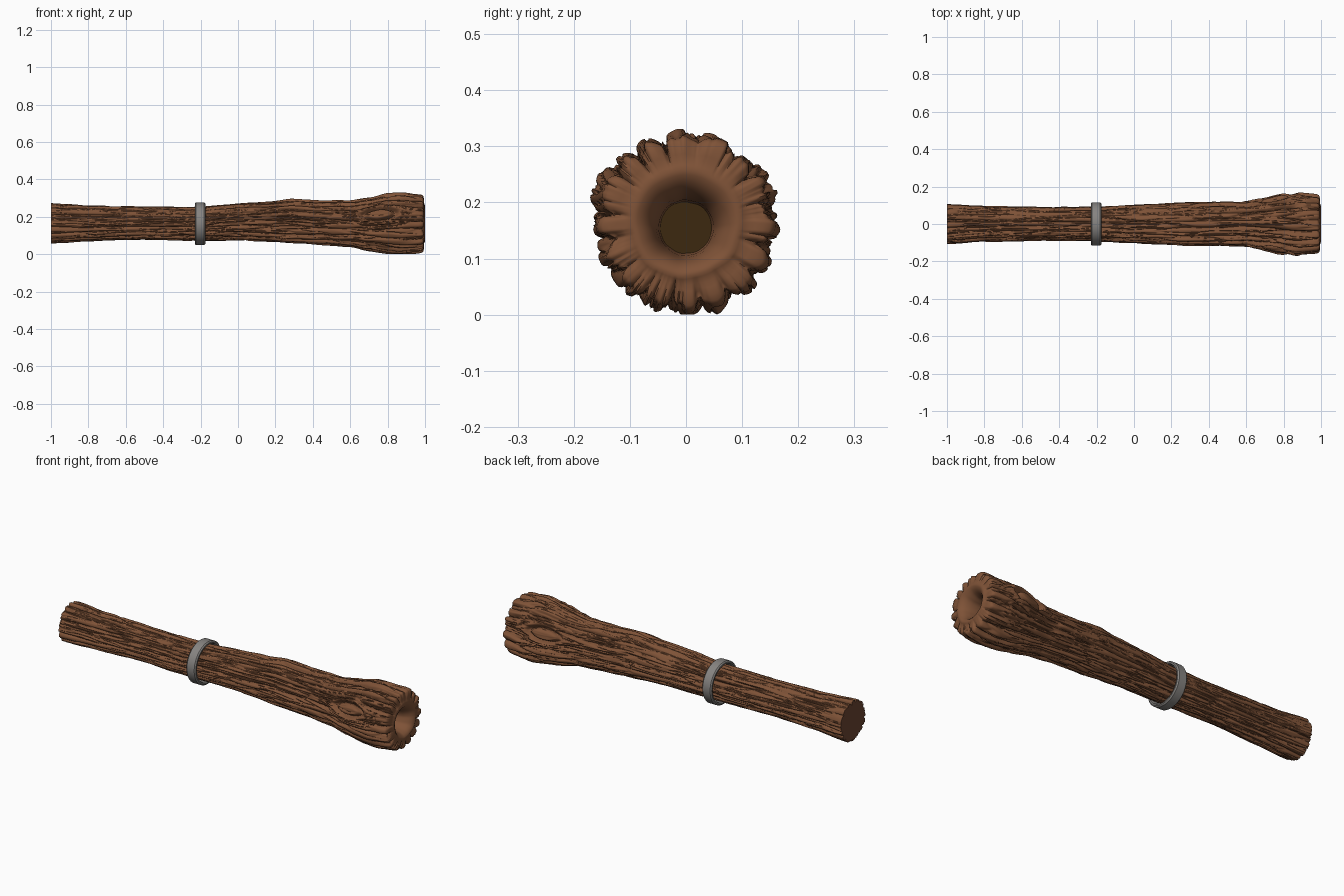
import bpy, bmesh, math
from mathutils import Vector, noise

if "Cube" in bpy.data.objects:
    bpy.data.objects.remove(bpy.data.objects["Cube"])

NA, NX = 288, 290   # samples around and along the log


def material(name, rgb):
    m = bpy.data.materials.new(name)
    m.diffuse_color = (*rgb, 1)
    m.use_nodes = True
    m.node_tree.nodes["Principled BSDF"].inputs["Base Color"].default_value = m.diffuse_color
    return m


bark = material("brown bark", (0.21, 0.085, 0.038))
cut = material("cut wood", (0.15, 0.06, 0.032))
dark = material("dark hollow", (0.045, 0.022, 0.005))
metal = material("grey metal", (0.24, 0.23, 0.22))

# outline stations: x, centre z, radius
STATIONS = [(-1.0, .165, .108), (-.8, .165, .097), (-.5, .165, .090), (-.2, .163, .093),
            (0, .172, .103), (.15, .175, .109), (.28, .178, .119), (.42, .169, .119),
            (.6, .163, .125), (.7, .161, .143), (.8, .163, .161), (.88, .163, .168),
            (.95, .164, .162), (1.0, .165, .156)]


def outline(x):
    for (x0, c0, r0), (x1, c1, r1) in zip(STATIONS, STATIONS[1:]):
        if x <= x1:
            t = (x - x0) / (x1 - x0)
            t = t * .5 + .5 * t * t * (3 - 2 * t)
            return c0 + (c1 - c0) * t, r0 + (r1 - r0) * t
    return STATIONS[-1][1:]


def sstep(a, b, v):
    t = min(1, max(0, (v - a) / (b - a)))
    return t * t * (3 - 2 * t)


def knot(x, a, r):
    """Signed offset of the nearest eye-shaped knot, front and back."""
    best = (9, 0)
    for side in (-1, 1):
        da = (a - side * math.radians(69) + math.pi) % (2 * math.pi) - math.pi
        u, v = (x - .755) / .125, da * r / .052
        d = math.hypot(u, v * (1 + .35 * u * u))
        if d < best[0]:
            best = (d, math.copysign(1, da))
    return best


def bark_radius(x, a):
    """Angle a is measured from +z towards +y."""
    r = outline(x)[1]
    p = Vector((math.sin(a), math.cos(a), 0))
    d, side = knot(x, a, r)
    # bark strands bend around the knots
    aw = a - side * .22 * math.exp(-(d / 1.3) ** 2)
    q = Vector((math.sin(aw), math.cos(aw), 0))
    warp = 1.5 * noise.noise(q * 1.4 + Vector((0, 0, x * 2.2)))
    warp += .5 * noise.noise(q * 3 + Vector((5, 0, x * 6)))
    lobe = abs(math.sin(8 * aw + warp + math.pi / 2))
    amount = .65 + .7 * noise.noise(q * 2.2 + Vector((9, 3, x * 3)))
    amount = max(.2, min(1, amount + .5 * sstep(.85, 1, x)))
    depth = (1 - lobe ** .55) * .15 * amount
    # thin cracks stretched along the grain
    n = noise.noise(q * 4.2 + Vector((2, 7, x * 2.6)))
    depth += .075 * math.exp(-(n / .07) ** 2)
    n = noise.noise(q * 7 + Vector((4, 1, x * 4.5)))
    depth += .045 * math.exp(-(n / .1) ** 2)
    lump = .04 * noise.noise(p * 1.6 + Vector((1, 8, x * 4)))
    lump += .022 * noise.noise(p * 4 + Vector((3, 2, x * 12)))
    # knot: raised lip, deep ring groove, rounded core
    keep = sstep(.75, 1.15, d)
    form = (.05 * math.exp(-((d - 1.0) / .2) ** 2) - .17 * math.exp(-((d - .68) / .13) ** 2)
            + .02 * math.exp(-(d / .4) ** 2))
    return r * (1 - depth * (.25 + .75 * keep) + lump + form)


def add_ring(bm, fn):
    return [bm.verts.new(fn(2 * math.pi * i / NA)) for i in range(NA)]


def bridge(bm, a, b):
    for i in range(len(a)):
        j = (i + 1) % len(a)
        bm.faces.new((a[i], a[j], b[j], b[i]))


def finish(bm, name, mats, angle):
    bmesh.ops.recalc_face_normals(bm, faces=bm.faces)
    me = bpy.data.meshes.new(name)
    bm.to_mesh(me)
    bm.free()
    for m in mats:
        me.materials.append(m)
    ob = bpy.data.objects.new(name, me)
    bpy.context.collection.objects.link(ob)
    bpy.ops.object.select_all(action='DESELECT')
    ob.select_set(True)
    bpy.context.view_layer.objects.active = ob
    bpy.ops.object.shade_smooth_by_angle(angle=math.radians(angle))
    return ob


# --- log: bark surface
bm = bmesh.new()
rings = []
X_END = .965
for k in range(NX + 1):
    x = -1 + (X_END + 1) * k / NX
    cz = outline(x)[0]

    def point(a, x=x, cz=cz):
        r = bark_radius(x, a)
        return (x, r * math.sin(a), max(0, cz + r * math.cos(a)))
    rings.append(add_ring(bm, point))

# --- rounded mouth: bark lobes fold in to a smooth rim, then a funnel to the hole
end_r = [bark_radius(X_END, 2 * math.pi * i / NA) for i in range(NA)]
for t, x in ((.03, .978), (.1, .987), (.2, .991), (.4, .994), (.65, .995), (.85, .994)):
    def fold(a, t=t, x=x):
        r0 = end_r[round(a / (2 * math.pi) * NA) % NA]
        r = r0 + (.104 - r0) * t
        # folds stay creased until the rim
        crease = (1 - r0 / .157) * .12 * (1 - t) * sstep(0, .3, t)
        return (x - max(0, crease), r * math.sin(a), .165 + r * math.cos(a))
    rings.append(add_ring(bm, fold))
for x, r, cz in ((.997, .102, .165), (1.0, .095, .164), (.998, .086, .163), (.99, .074, .161),
                 (.975, .063, .159), (.95, .054, .156), (.92, .049, .155), (.87, .046, .155)):
    def funnel(a, x=x, r=r, cz=cz):
        w = 1 + .05 * noise.noise(Vector((math.sin(a) * 2, math.cos(a) * 2, x * 9)))
        return (x, r * w * math.sin(a), cz + r * w * math.cos(a))
    rings.append(add_ring(bm, funnel))
for a, b in zip(rings, rings[1:]):
    bridge(bm, a, b)
bm.faces.new(rings[0]).material_index = 1     # sawn end
bm.faces.new(rings[-1]).material_index = 2    # bottom of the hollow
finish(bm, "wooden_log", (bark, cut, dark), 60)

# --- metal band: rounded section swept around the log
bm = bmesh.new()
section = [(-.021, .099), (.021, .099), (.028, .103), (.028, .110),
           (.022, .116), (-.022, .116), (-.028, .110), (-.028, .103)]
loops = []
for i in range(64):
    a = 2 * math.pi * i / 64
    loops.append([bm.verts.new((-.203 + dx, r * math.sin(a), .1625 + r * .98 * math.cos(a)))
                  for dx, r in section])
for i in range(64):
    bridge(bm, loops[i], loops[(i + 1) % 64])
finish(bm, "metal_band", (metal,), 40)
